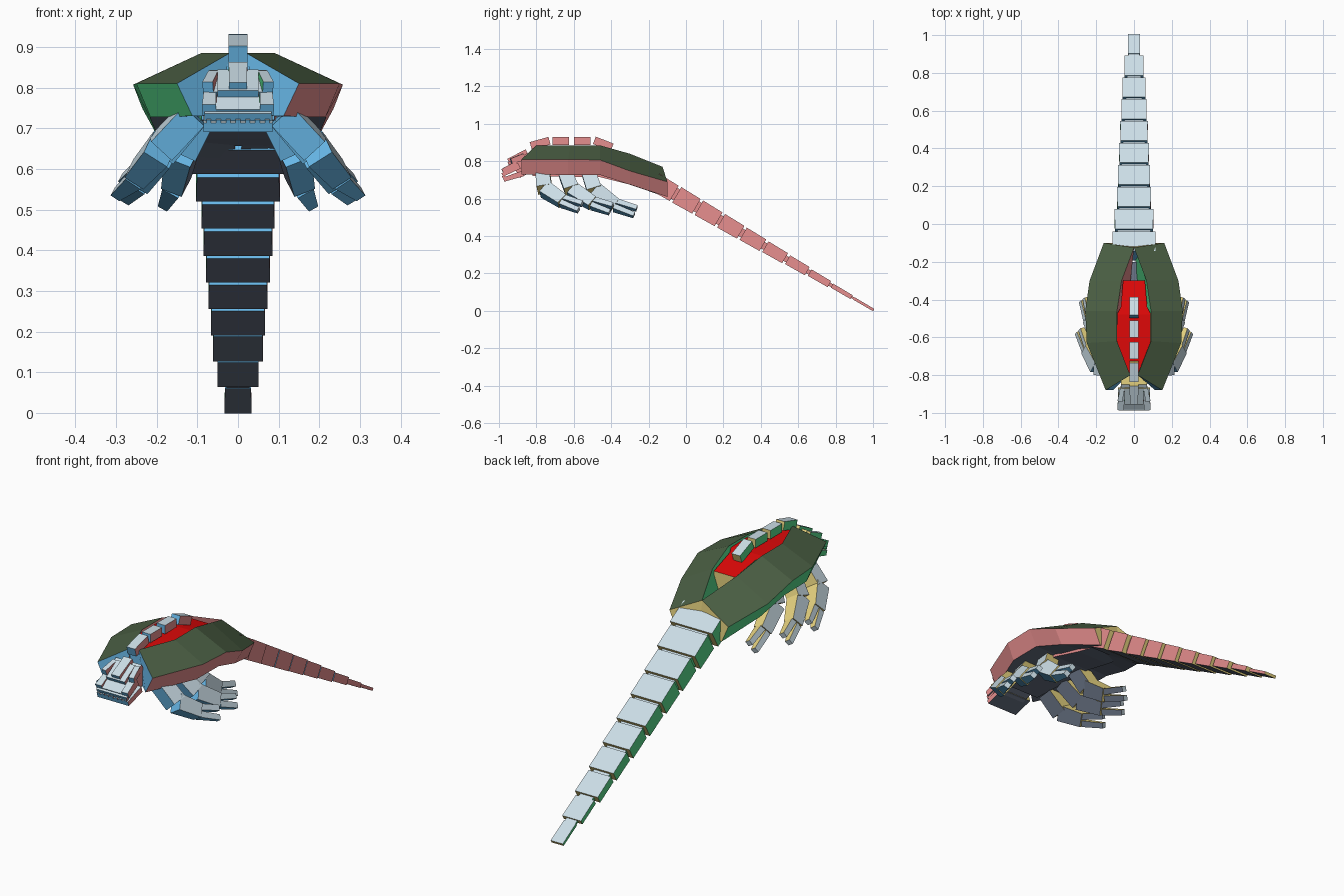
import bpy
from mathutils import Vector

cube = bpy.data.objects.get("Cube")
if cube:
    bpy.data.objects.remove(cube, do_unlink=True)


# Materials, one for each facing direction plus shell and back patch
def linear(hexcode):
    out = []
    for i in (0, 2, 4):
        c = int(hexcode[i:i + 2], 16) / 255
        out.append(c / 12.92 if c <= 0.04045 else ((c + 0.055) / 1.055) ** 2.4)
    return (*out, 1.0)


def material(name, hexcode):
    mat = bpy.data.materials.new(name)
    mat.use_nodes = True
    mat.diffuse_color = linear(hexcode)
    mat.node_tree.nodes["Principled BSDF"].inputs["Base Color"].default_value = linear(hexcode)
    return mat


PALETTE = {
    "pale": material("pale blue grey", "CBDDE6"),
    "slate": material("dark slate", "656F80"),
    "blue": material("sky blue", "68B8E8"),
    "yellow": material("sand yellow", "EEDA84"),
    "pink": material("dusty pink", "E68E8E"),
    "green": material("leaf green", "58DA8C"),
    "shell": material("shell green", "4A5E43"),
    "red": material("bright red", "DE0808"),
}


def build(name, verts, faces, colours, flip=False):
    """Flat-faced mesh with one palette colour per face; flip mirrors it in x."""
    sign = -1 if flip else 1
    mesh = bpy.data.meshes.new(name)
    mesh.from_pydata([(sign * v[0], v[1], v[2]) for v in verts], [],
                     [f[::-1] if flip else f for f in faces])
    names = list(dict.fromkeys(colours))
    for n in names:
        mesh.materials.append(PALETTE[n])
    for poly, colour in zip(mesh.polygons, colours):
        poly.material_index = names.index(colour)
    obj = bpy.data.objects.new(name, mesh)
    bpy.context.scene.collection.objects.link(obj)
    return obj


SWAP = {"pink": "green", "green": "pink"}
# Order: start, end, +side, -side, top, bottom
BODY = ("blue", "yellow", "pink", "green", "pale", "slate")
LIMB = ("blue", "yellow", "blue", "yellow", "pale", "slate")
TOE = ("blue", "pale", "blue", "yellow", "pale", "slate")


def beam(name, a, b, width, height, up=(0, 0, 1), colours=BODY, flip=False):
    """Tapered box from a to b; width and height are (start, end) pairs."""
    a, b = Vector(a), Vector(b)
    d = (b - a).normalized()
    side = d.cross(Vector(up)).normalized()
    top = side.cross(d)
    verts = []
    for p, w, h in ((a, width[0], height[0]), (b, width[1], height[1])):
        for s, t in ((1, 1), (-1, 1), (-1, -1), (1, -1)):
            verts.append(p + side * (s * w / 2) + top * (t * h / 2))
    faces = [(0, 1, 2, 3), (4, 7, 6, 5), (0, 3, 7, 4), (1, 5, 6, 2), (0, 4, 5, 1), (3, 2, 6, 7)]
    if flip:
        colours = [SWAP.get(c, c) for c in colours]
    # side x top points backwards along the beam, so wind the faces outward
    return build(name, verts, faces, colours, flip)


def loft(name, rings, strip, start, end, flip=False):
    """Skin four-point rings; strip colours the four long panels."""
    verts = [p for r in rings for p in r]
    faces, colours = [(3, 2, 1, 0)], [start]
    for i in range(len(rings) - 1):
        for k in range(4):
            j, n = i * 4, (k + 1) % 4
            faces.append((j + k, j + n, j + 4 + n, j + 4 + k))
            colours.append(strip[k])
    last = len(verts) - 4
    faces.append((last, last + 1, last + 2, last + 3))
    colours.append(end)
    return build(name, verts, [f[::-1] for f in faces], colours, flip)


# Shell halves: ridge, rim, lower rim, inner bottom at each station
shell_rings = [
    [(.02, -.8, .885), (.15, -.88, .81), (.112, -.88, .73), (.05, -.82, .73)],
    [(.09, -.62, .885), (.25, -.63, .81), (.215, -.63, .727), (.07, -.62, .73)],
    [(.09, -.46, .885), (.258, -.46, .807), (.217, -.46, .727), (.05, -.46, .73)],
    [(.066, -.3, .84), (.235, -.3, .748), (.195, -.3, .675), (.018, -.3, .7)],
    [(0, -.125, .77), (.16, -.1, .69), (.125, -.1, .61), (0, -.11, .61)],
]
for flip, name in ((False, "left_shell"), (True, "right_shell")):
    outer, inner = ("green", "pink") if flip else ("pink", "green")
    loft(name, shell_rings, ("shell", outer, "slate", inner), "blue", "yellow", flip)


# Body core with red back, and the belly below it
def hull(name, stations, strip):
    loft(name, [[(-w, y, z), (w, y, z), (w, y, low), (-w, y, low)] for y, w, z, low in stations],
         strip, "blue", "yellow")


hull("body_core", [(-.8, .03, .874, .72), (-.62, .092, .876, .72),
                   (-.48, .09, .874, .72), (-.44, .07, .866, .72), (-.3, .058, .832, .72)],
     ("red", "pink", "slate", "green"))
hull("belly", [(-.82, .09, .735, .72), (-.46, .1, .735, .715), (-.3, .09, .69, .675),
               (-.2, .085, .67, .656)], ("slate", "pink", "slate", "green"))

# Spine plates
spine = [((-.83, .882), (-.73, .91)), ((-.715, .908), (-.625, .908)),
         ((-.6, .908), (-.51, .908)), ((-.49, .912), (-.395, .875))]
for i, (a, b) in enumerate(spine):
    beam(f"spine_plate_{i}", (0, *a), (0, *b), (.046, .046), (.042, .042))

# Tail segments, shrinking backwards along a straight slope
half_widths = [.115, .103, .09, .085, .079, .073, .067, .062, .051, .033]
heights = [.1, .096, .09, .084, .076, .066, .054, .04, .025, .015]


def tail_point(y):
    return (0, y, .65 - .585 * (y + .1))


for i, (w, h) in enumerate(zip(half_widths, heights)):
    y = -.168 + i * .1185
    beam(f"tail_segment_{i}", tail_point(y), tail_point(y + .105),
         (w * 1.96, w * 2), (h, h * .94))
beam("tail_core", tail_point(-.1), tail_point(.95), (.18, .05), (.07, .008))

# Neck, skull and jaws
beam("neck", (0, -.91, .75), (0, -.825, .8), (.12, .14), (.09, .1))
beam("skull", (0, -.945, .775), (0, -.86, .822), (.1, .1), (.04, .05))
beam("muzzle_base", (0, -.982, .727), (0, -.89, .775), (.165, .15), (.02, .03))
beam("snout", (0, -.975, .738), (0, -.905, .792), (.11, .1), (.02, .03))
beam("lower_jaw", (0, -.975, .702), (0, -.87, .735), (.17, .17), (.024, .03))
beam("head_crest", (0, -.95, .8), (0, -.85, .85), (.044, .046), (.028, .03))
for i in range(7):
    x = (i - 3) * .024
    beam(f"tooth_{i}", (x, -.982, .715), (x, -.968, .72), (.012, .012), (.012, .012))

# Paired cheeks, brows and legs
legs = {
    "front": [(.11, -.765, .735), (.19, -.755, .65), (.245, -.66, .587), (.288, -.565, .555)],
    "middle": [(.11, -.645, .735), (.185, -.61, .645), (.235, -.5, .575), (.265, -.4, .545)],
    "rear": [(.09, -.52, .735), (.135, -.49, .645), (.152, -.38, .565), (.17, -.27, .53)],
}
OUT = (.8, -.12, .5)
for flip, label in ((False, "left"), (True, "right")):
    beam(f"{label}_cheek", (.071, -.98, .745), (.068, -.9, .783), (.034, .03), (.03, .04), flip=flip)
    beam(f"{label}_brow", (.074, -.935, .8), (.06, -.865, .825), (.026, .024), (.03, .035), flip=flip)
    for place, (hip, knee, ankle, tip) in legs.items():
        name = f"{label}_{place}"
        beam(name + "_upper_leg", hip, knee, (.075, .08), (.07, .07), OUT, LIMB, flip)
        beam(name + "_lower_leg", knee, ankle, (.078, .066), (.068, .055), OUT, LIMB, flip)
        # two toes spread either side of the foot line
        a, b = Vector(ankle), Vector(tip)
        side = (b - a).cross(Vector(OUT)).normalized()
        for k in (-1, 1):
            beam(f"{name}_toe_{'inner' if k < 0 else 'outer'}", a + side * (k * .017),
                 b + side * (k * .022), (.03, .026), (.045, .026), OUT, TOE, flip)
